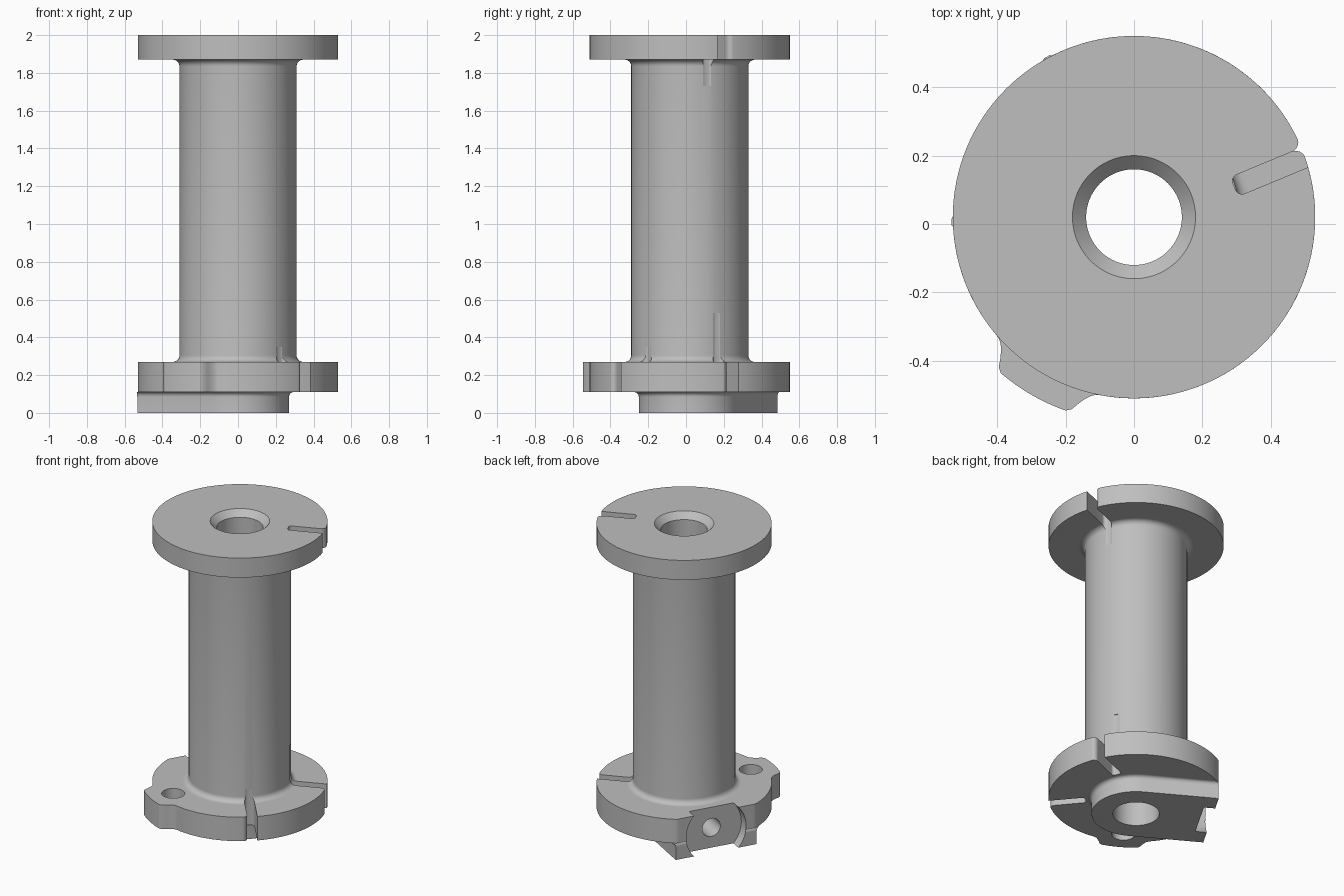
import bpy, bmesh, math
from math import sin, cos, pi, radians, sqrt

cube = bpy.data.objects.get("Cube")
if cube:
    bpy.data.objects.remove(cube, do_unlink=True)

AXIS_Y = 0.02                 # the spool axis sits slightly behind the centre
FLANGE_R, CORE_R, BORE_R = 0.53, 0.31, 0.14
FILLET = 0.035
FOOT_R, FOOT_END = 0.27, 0.46
FOOT_ANGLE, LUG_ANGLE = 150, 240

grey = bpy.data.materials.new("plain_grey")
grey.use_nodes = True
grey.diffuse_color = (0.52, 0.52, 0.52, 1)
grey.node_tree.nodes["Principled BSDF"].inputs["Base Color"].default_value = (0.52, 0.52, 0.52, 1)


def to_object(name, bm):
    bmesh.ops.recalc_face_normals(bm, faces=bm.faces)
    mesh = bpy.data.meshes.new(name)
    bm.to_mesh(mesh)
    bm.free()
    obj = bpy.data.objects.new(name, mesh)
    mesh.materials.append(grey)
    bpy.context.collection.objects.link(obj)
    return obj


def stack(name, rings, closed=False):
    """Skin matching rings of points; cap the ends, or join last to first."""
    bm = bmesh.new()
    loops = [[bm.verts.new(p) for p in ring] for ring in rings]
    n = len(loops[0])
    pairs = list(zip(loops, loops[1:])) + ([(loops[-1], loops[0])] if closed else [])
    for a, b in pairs:
        for i in range(n):
            j = (i + 1) % n
            bm.faces.new((a[i], a[j], b[j], b[i]))
    if not closed:
        bm.faces.new(loops[0])
        bm.faces.new(loops[-1])
    return to_object(name, bm)


def prism(name, outline, z0, z1):
    return stack(name, [[(x, y, z) for x, y in outline] for z in (z0, z1)])


def revolve(name, profile, steps=128):
    """Closed (radius, z) profile turned about the spool axis."""
    turn = [2 * pi * i / steps for i in range(steps)]
    return stack(name, [[(r * cos(a), AXIS_Y + r * sin(a), z) for a in turn]
                        for r, z in profile], closed=True)


def polar(s, t, deg):
    """Point s along a direction from the axis and t to its left."""
    a = radians(deg)
    return s * cos(a) - t * sin(a), AXIS_Y + s * sin(a) + t * cos(a)


def circle(s, r, deg, steps=64):
    return [polar(s + r * cos(2 * pi * i / steps), r * sin(2 * pi * i / steps), deg)
            for i in range(steps)]


def side_cutter(name, r, s0, s1, z, deg, steps=96):
    """Horizontal cylinder pointing outward from the axis."""
    return stack(name, [[(*polar(s, r * cos(2 * pi * i / steps), deg),
                          z + r * sin(2 * pi * i / steps)) for i in range(steps)]
                        for s in (s0, s1)])


def slot_cutter(name, deg, side, z0, z1):
    """Wire slot lying to one side of a radius, with one rounded outer corner."""
    pts = [(0.7, -0.03)]
    for i in range(9):
        a = pi / 2 * (1 - i / 8)
        pts.append((0.5 + 0.03 * sin(a), -0.03 + 0.03 * cos(a)))
    for ct, start in ((0.02, -pi / 2), (0.04, -pi)):
        for i in range(7):
            a = start - pi / 2 * i / 6
            pts.append((0.325 + 0.02 * cos(a), ct + 0.02 * sin(a)))
    pts.append((0.7, 0.06))
    return prism(name, [polar(s, side * t, deg) for s, t in pts], z0, z1)


def cut(obj, *cutters):
    bpy.context.view_layer.objects.active = obj
    for c in cutters:
        mod = obj.modifiers.new("cut", "BOOLEAN")
        mod.operation, mod.solver, mod.object = "DIFFERENCE", "EXACT", c
        bpy.ops.object.modifier_apply(modifier=mod.name)


# Top flange with a countersunk bore
top_flange = revolve("top_flange", [
    (BORE_R, 1.87), (FLANGE_R, 1.87), (FLANGE_R, 2.0), (0.18, 2.0), (BORE_R, 1.96)])

# Winding core, filleted into both flanges
arc = [i / 8 * pi / 2 for i in range(9)]
low = [(CORE_R + FILLET * (1 - sin(a)), 0.27 + FILLET * (1 - cos(a))) for a in arc]
high = [(r, 2.14 - z) for r, z in reversed(low)]
core_tube = revolve("core_tube", [(BORE_R, 0.27)] + low + high + [(BORE_R, 1.87)])


# Bottom flange: a disc with one flat side and one lug
def flange_radius(deg):
    r = FLANGE_R
    d = abs(deg - LUG_ANGLE)
    if d < 19:
        r += 0.07 * (1 if d < 11.5 else ((19 - d) / 7.5) ** 2)
    f = cos(radians(deg - FOOT_ANGLE))
    return min(r, FOOT_END / f) if f > 0.5 else r


bottom_flange = prism("bottom_flange",
                      [polar(flange_radius(i * 1.5), 0, i * 1.5) for i in range(240)], 0.11, 0.27)


# Foot: round at the axis, straight sided, square at its outer end
def foot_ring(grow, z):
    r = FOOT_R + grow
    pts = [(FOOT_END, r)] + [(r * cos(a), r * sin(a))
                             for a in (pi / 2 + pi * i / 48 for i in range(49))] + [(FOOT_END, -r)]
    ring = []
    for s, t in pts:
        k = min(1, 0.534 / sqrt(s * s + t * t))
        ring.append((*polar(s * k, t * k, FOOT_ANGLE), z))
    return ring


mounting_foot = stack("mounting_foot", [foot_ring(0, 0)] + [
    foot_ring(0.025 * (1 - cos(a)), 0.085 + 0.025 * sin(a)) for a in arc])

# Cutters
bore = prism("bore_cutter", circle(0, BORE_R, 0, 128), -0.1, 0.5)
lug_hole = prism("lug_hole_cutter", circle(0.445, 0.07, LUG_ANGLE), 0.05, 0.4)
recess = side_cutter("recess_cutter", 0.2, 0.39, 0.8, 0.135, FOOT_ANGLE)
cross_hole = side_cutter("cross_hole_cutter", 0.06, 0.0, 0.8, 0.135, FOOT_ANGLE)
top_slot = slot_cutter("top_slot_cutter", 22.5, -1, 1.73, 2.1)
low_slot = slot_cutter("low_slot_cutter", 22.5, 1, 0.05, 0.53)
front_slot = slot_cutter("front_slot_cutter", -50, 1, 0.05, 0.35)

cut(top_flange, top_slot)
cut(core_tube, top_slot, low_slot, front_slot)
cut(bottom_flange, bore, lug_hole, recess, cross_hole, low_slot, front_slot)
cut(mounting_foot, bore, recess, cross_hole)
for c in (bore, lug_hole, recess, cross_hole, top_slot, low_slot, front_slot):
    bpy.data.objects.remove(c, do_unlink=True)

# Smooth curves, keep machined edges sharp
bpy.ops.object.select_all(action="DESELECT")
for part in (top_flange, core_tube, bottom_flange, mounting_foot):
    part.select_set(True)
    bpy.context.view_layer.objects.active = part
bpy.ops.object.shade_smooth_by_angle(angle=radians(30))
